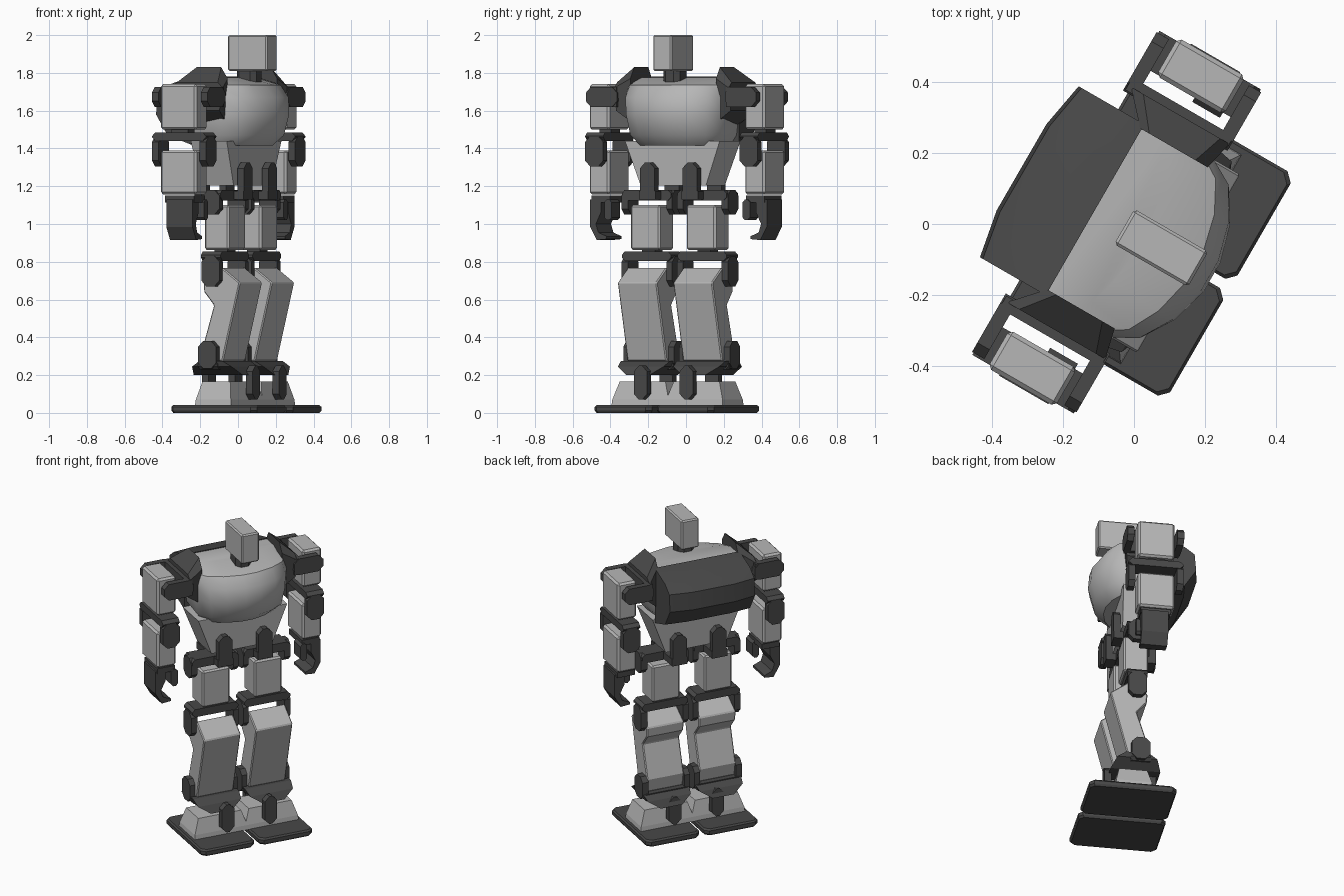
import bpy, bmesh, math
from mathutils import Matrix, Vector

if "Cube" in bpy.data.objects:
    bpy.data.objects.remove(bpy.data.objects["Cube"])

# The whole figure stands turned about the vertical axis
POSE = Matrix.Rotation(math.radians(60), 4, 'Z') @ Matrix.Translation((-0.02, 0, 0))


def material(name, value):
    m = bpy.data.materials.new(name)
    m.use_nodes = True
    colour = (value, value, value, 1)
    m.diffuse_color = colour
    m.node_tree.nodes["Principled BSDF"].inputs["Base Color"].default_value = colour
    return m


LIGHT = material("light grey", 0.47)
DARK = material("charcoal", 0.065)


def prism(axis, pts, a, b):
    """Two end rings of a profile swept along an axis."""
    place = {'x': lambda p, t: (t, p[0], p[1]),
             'y': lambda p, t: (p[0], t, p[1]),
             'z': lambda p, t: (p[0], p[1], t)}[axis]
    return [[place(p, t) for p in pts] for t in (a, b)]


def rect(a0, a1, b0, b1, c=0.0):
    """Rectangle with optional cut corners."""
    if not c:
        return [(a0, b0), (a1, b0), (a1, b1), (a0, b1)]
    return [(a0 + c, b0), (a1 - c, b0), (a1, b0 + c), (a1, b1 - c),
            (a1 - c, b1), (a0 + c, b1), (a0, b1 - c), (a0, b0 + c)]


def box(x0, x1, y0, y1, z0, z1):
    return prism('z', rect(x0, x1, y0, y1), z0, z1)


def build(name, pieces, mat, bevel=0.0, pair=False, smooth=False):
    """Loft each piece's rings into one object, or a left and right pair."""
    for side in ((1, -1) if pair else (1,)):
        bm = bmesh.new()
        for rings in pieces:
            loops = [[bm.verts.new((side * p[0], p[1], p[2])) for p in r] for r in rings]
            for r0, r1 in zip(loops, loops[1:]):
                n = len(r0)
                for i in range(n):
                    j = (i + 1) % n
                    bm.faces.new((r0[i], r0[j], r1[j], r1[i]))
            bm.faces.new(loops[0][::-1])
            bm.faces.new(loops[-1])
        bmesh.ops.recalc_face_normals(bm, faces=bm.faces)
        full = (("left_" if side > 0 else "right_") if pair else "") + name
        me = bpy.data.meshes.new(full)
        bm.to_mesh(me)
        bm.free()
        me.materials.append(mat)
        ob = bpy.data.objects.new(full, me)
        bpy.context.collection.objects.link(ob)
        ob.matrix_world = POSE
        if bevel:
            mod = ob.modifiers.new("edges", 'BEVEL')
            mod.width = bevel
            mod.segments = 1
            mod.limit_method = 'ANGLE'
            mod.angle_limit = math.radians(40)
        if smooth:
            bpy.ops.object.select_all(action='DESELECT')
            ob.select_set(True)
            bpy.context.view_layer.objects.active = ob
            bpy.ops.object.shade_smooth_by_angle(angle=math.radians(35))


def side_fork(z0, z1, y, base):
    """Bracket with a crossbar and two rounded plates beside the leg."""
    plate = rect(y - 0.055, y + 0.055, z0, z1, 0.03)
    bar = rect(0.02, 0.32, base[0], base[1], 0.018)
    return [prism('x', plate, 0.015, 0.05), prism('x', plate, 0.285, 0.325),
            prism('y', bar, y - 0.06, y + 0.06)]


def front_fork(z0, z1, y0, y1, x, w=0.045):
    """Two rounded plates, one ahead and one behind."""
    plate = rect(x - w, x + w, z0, z1, 0.03)
    return [prism('y', plate, y0, y0 + 0.04), prism('y', plate, y1 - 0.04, y1)]


# Head and neck
build("head", [box(-0.057, 0.057, -0.22, 0.02, 1.81, 2.0)], LIGHT, 0.008)
build("neck", [prism('z', rect(-0.05, 0.05, -0.14, -0.02, 0.025), 1.75, 1.815)], DARK)

# Chest: a rounded plan outline lofted up through several heights
half = [(0.285, 0.115), (0.305, -0.08), (0.25, -0.18), (0.16, -0.235), (0.05, -0.265)]
plan = half + [(-x, y) for x, y in reversed(half)]
levels = [(1.415, 0.78, 0.76), (1.47, 0.92, 0.92), (1.58, 0.97, 1.0),
          (1.67, 1.0, 0.98), (1.735, 0.98, 0.85), (1.775, 0.92, 0.42)]
build("chest", [[[(x * kx, 0.115 - (0.115 - y) * ky, z) for x, y in plan]
                 for z, kx, ky in levels]], LIGHT, smooth=True)

# Backpack: bulging profile lofted from side to side
pack = [(0.115, 1.78), (0.27, 1.735), (0.335, 1.69), (0.345, 1.58),
        (0.27, 1.47), (0.115, 1.42)]
build("backpack", [[[(x, 0.115 + (y - 0.115) * k, z) for y, z in pack]
                    for x, k in ((-0.278, 0.93), (-0.14, 1.04), (0.14, 1.04), (0.278, 0.93))]],
      DARK, smooth=True)

# Waist
build("waist", [[[(x, y, 1.205) for x, y in rect(-0.2, 0.2, -0.1, 0.1)],
                 [(x, y, 1.44) for x, y in rect(-0.29, 0.29, -0.11, 0.11)]]], LIGHT)

# Shoulders: shield plate against the chest and a fork reaching outwards
inner = [(-0.1, 1.77), (-0.06, 1.83), (0.09, 1.83), (0.12, 1.78), (0.12, 1.52), (-0.09, 1.54)]
outer = [(-0.12, 1.72), (-0.09, 1.75), (0.16, 1.75), (0.2, 1.72), (0.18, 1.6), (-0.1, 1.6)]
arm_plate = rect(0.33, 0.52, 1.62, 1.725, 0.03)
build("shoulder_bracket",
      [[[(0.262, y, z) for y, z in inner], [(0.35, y, z) for y, z in outer]],
       prism('y', arm_plate, -0.125, -0.085), prism('y', arm_plate, 0.175, 0.215),
       box(0.335, 0.375, -0.12, 0.21, 1.62, 1.725)], DARK, pair=True)

# Arms
build("upper_arm", [box(0.413, 0.537, -0.065, 0.155, 1.5, 1.74)], LIGHT, 0.012, True)
build("forearm", [box(0.413, 0.537, -0.065, 0.155, 1.157, 1.39)], LIGHT, 0.012, True)
build("elbow_bracket",
      front_fork(1.305, 1.465, -0.12, 0.21, 0.472, 0.055) +
      [prism('x', rect(-0.12, 0.21, 1.44, 1.485, 0.02), 0.417, 0.527),
       box(0.44, 0.51, 0.0, 0.1, 1.48, 1.505)], DARK, pair=True)

# Grippers: wrist, hooked outer jaw and short inner jaw
hook = [(0.475, 1.13), (0.54, 1.13), (0.54, 0.985), (0.5, 0.915), (0.44, 0.92),
        (0.44, 0.935), (0.49, 0.955), (0.505, 1.0), (0.475, 1.06)]
build("gripper", [box(0.415, 0.53, -0.05, 0.13, 1.115, 1.15),
                  prism('y', hook, -0.045, 0.115),
                  prism('y', rect(0.4, 0.445, 1.02, 1.13, 0.015), -0.06, 0.03)],
      DARK, pair=True)

# Hips
build("hip_bracket", front_fork(1.13, 1.325, -0.15, 0.15, 0.13) +
      side_fork(1.05, 1.18, -0.03, (1.125, 1.18)) +
      [prism('z', rect(0.08, 0.18, -0.15, 0.15), 1.13, 1.175)], DARK, pair=True)
build("thigh", [box(0.08, 0.26, -0.105, 0.045, 0.863, 1.1)], LIGHT, 0.01, True)

# Knees and shins
build("knee_bracket", side_fork(0.67, 0.83, -0.03, (0.805, 0.855)) +
      [box(0.13, 0.21, -0.07, 0.01, 0.85, 0.87)], DARK, pair=True)
shin = [(-0.19, 0.69), (-0.08, 0.77), (0.035, 0.7), (0.03, 0.64), (-0.03, 0.57),
        (0.035, 0.36), (0.02, 0.275), (-0.085, 0.275)]
build("shin", [prism('x', shin, 0.05, 0.29)], LIGHT, 0.006, True)

# Ankles: side plates, tapered cradle, then front and back plates
cradle = [[(x, y, z) for x, y in rect(0.17 - w, 0.17 + w, -0.03 - d, -0.03 + d)]
          for z, w, d in ((0.2, 0.07, 0.15), (0.245, 0.14, 0.12), (0.275, 0.15, 0.07))]
build("ankle_bracket", side_fork(0.235, 0.38, -0.01, (0.23, 0.275)) + [cradle] +
      front_fork(0.07, 0.25, -0.205, 0.105, 0.14, 0.04), DARK, pair=True)

# Feet
block = [[(x, y, z) for x, y in rect(0.165 - w, 0.165 + w, -0.055 - d, -0.055 + d)]
         for z, w, d in ((0.04, 0.175, 0.11), (0.07, 0.172, 0.107), (0.165, 0.14, 0.085))]
build("ankle_block", [block], LIGHT, pair=True)
sole = [[(x, y, z) for x, y in rect(0.015 + i, 0.365 - i, -0.325 + i, 0.2 - i, 0.025)]
        for z, i in ((0.0, 0.008), (0.012, 0.0), (0.032, 0.0), (0.042, 0.008))]
build("foot_plate", [sole], DARK, pair=True)
